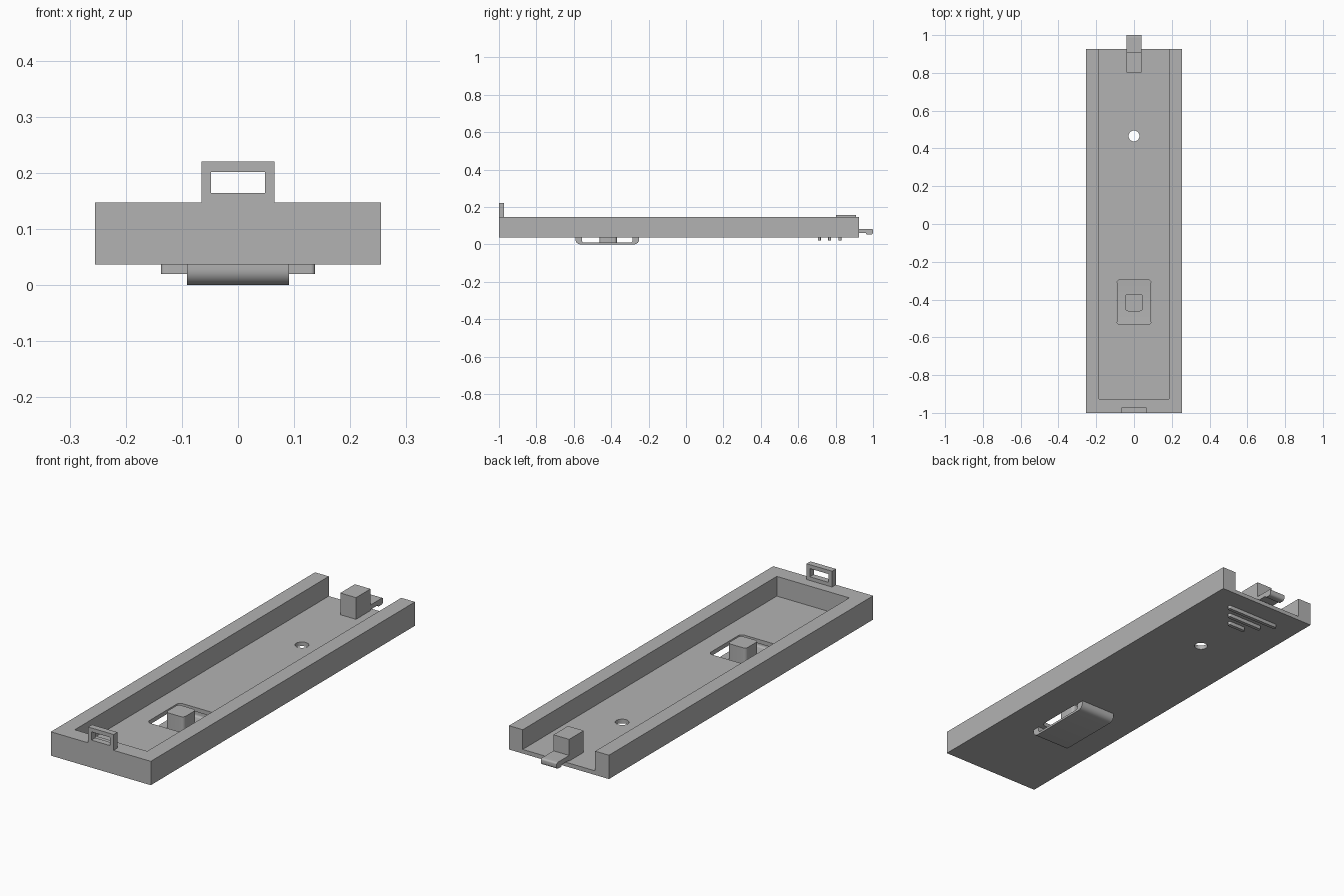
import bpy
import bmesh
import math
from mathutils import Vector

cube = bpy.data.objects.get("Cube")
if cube:
    bpy.data.objects.remove(cube)

grey = bpy.data.materials.new("plain_grey")
grey.use_nodes = True
GREY = (0.45, 0.45, 0.45, 1)
grey.diffuse_color = GREY
grey.node_tree.nodes["Principled BSDF"].inputs["Base Color"].default_value = GREY


def rectangle(a0, a1, b0, b1, radii=(0, 0, 0, 0), steps=6):
    """Outline of a rectangle; radii start at the low corner, anticlockwise."""
    corners = ((a0, b0, 1, 1), (a1, b0, -1, 1), (a1, b1, -1, -1), (a0, b1, 1, -1))
    points = []
    for i, ((a, b, sa, sb), r) in enumerate(zip(corners, radii)):
        if r == 0:
            points.append((a, b))
            continue
        for k in range(steps + 1):
            t = math.pi * (1 + i / 2 + k / steps / 2)
            points.append((a + sa * r + r * math.cos(t), b + sb * r + r * math.sin(t)))
    return points


def prism(name, outline, axis, low, high):
    """Extrude an outline along an axis: z takes (x, y), x takes (y, z), y takes (x, z)."""
    place = {"x": lambda a, b, c: (c, a, b),
             "y": lambda a, b, c: (a, c, b),
             "z": lambda a, b, c: (a, b, c)}[axis]
    bm = bmesh.new()
    face = bm.faces.new([bm.verts.new(place(a, b, low)) for a, b in outline])
    extruded = bmesh.ops.extrude_face_region(bm, geom=[face])["geom"]
    moved = [g for g in extruded if isinstance(g, bmesh.types.BMVert)]
    bmesh.ops.translate(bm, verts=moved, vec=Vector(place(0, 0, high - low)))
    bmesh.ops.recalc_face_normals(bm, faces=bm.faces)
    mesh = bpy.data.meshes.new(name)
    bm.to_mesh(mesh)
    bm.free()
    mesh.materials.append(grey)
    obj = bpy.data.objects.new(name, mesh)
    bpy.context.collection.objects.link(obj)
    return obj


def cut(target, cutter):
    """Subtract the cutter, then discard it."""
    mod = target.modifiers.new("cut", "BOOLEAN")
    mod.operation = "DIFFERENCE"
    mod.solver = "EXACT"
    mod.object = cutter
    bpy.context.view_layer.objects.active = target
    bpy.ops.object.modifier_apply(modifier=mod.name)
    bpy.data.objects.remove(cutter)


BOTTOM, FLOOR, RIM, BACK = 0.037, 0.056, 0.147, 0.926

# Tray: a long channel open at the back, with a window and a round hole
tray = prism("tray", rectangle(-0.255, 0.255, -1, BACK), "z", BOTTOM, RIM)
cut(tray, prism("channel", rectangle(-0.185, 0.185, -0.926, 1.2), "z", FLOOR, 0.3))
cut(tray, prism("window", rectangle(-0.093, 0.093, -0.532, -0.296, [0.02] * 4), "z", -0.1, 0.1))
circle = [(0.029 * math.cos(t * math.pi / 16), 0.466 + 0.029 * math.sin(t * math.pi / 16))
          for t in range(32)]
cut(tray, prism("round_hole", circle, "z", -0.1, 0.1))

# Strap below the window, open at both sides, with a post standing on it
strap = prism("strap", rectangle(-0.592, -0.25, 0, BOTTOM, (0.028, 0.028, 0, 0)), "x", -0.091, 0.091)
cut(strap, prism("strap_gap", rectangle(-0.556, -0.286, 0.01, 0.1, (0.01, 0.01, 0, 0)), "x", -1, 1))
post = prism("post", rectangle(-0.046, 0.046, -0.462, -0.37, [0.015] * 4), "z", 0.008, 0.088)

# Loop standing on the front rim
loop = prism("front_loop", rectangle(-0.065, 0.065, RIM, 0.22), "y", -1, -0.972)
cut(loop, prism("loop_opening", rectangle(-0.048, 0.048, 0.164, 0.202), "y", -1.2, -0.8))

# Block and tongue with a rounded catch at the open back
prism("catch_block", rectangle(-0.04, 0.04, 0.803, 0.909), "z", FLOOR, 0.156)
prism("tongue", rectangle(0.905, 0.985, 0.06, 0.082), "x", -0.04, 0.04)
catch = prism("tongue_catch", rectangle(0.962, 1, 0.052, 0.082, (0.01, 0.012, 0.008, 0)), "x", -0.04, 0.04)

# Grip ribs under the back, growing longer towards the end
ribs = [prism("grip_rib", rectangle(-half, half, y - 0.008, y + 0.008, [0.007] * 4), "z", 0.02, BOTTOM)
        for y, half in ((0.713, 0.046), (0.768, 0.091), (0.823, 0.137))]

# Smooth the rounded parts while keeping their edges sharp
bpy.ops.object.select_all(action="DESELECT")
for obj in [tray, strap, post, catch] + ribs:
    obj.select_set(True)
bpy.context.view_layer.objects.active = tray
bpy.ops.object.shade_smooth_by_angle(angle=math.radians(30))
